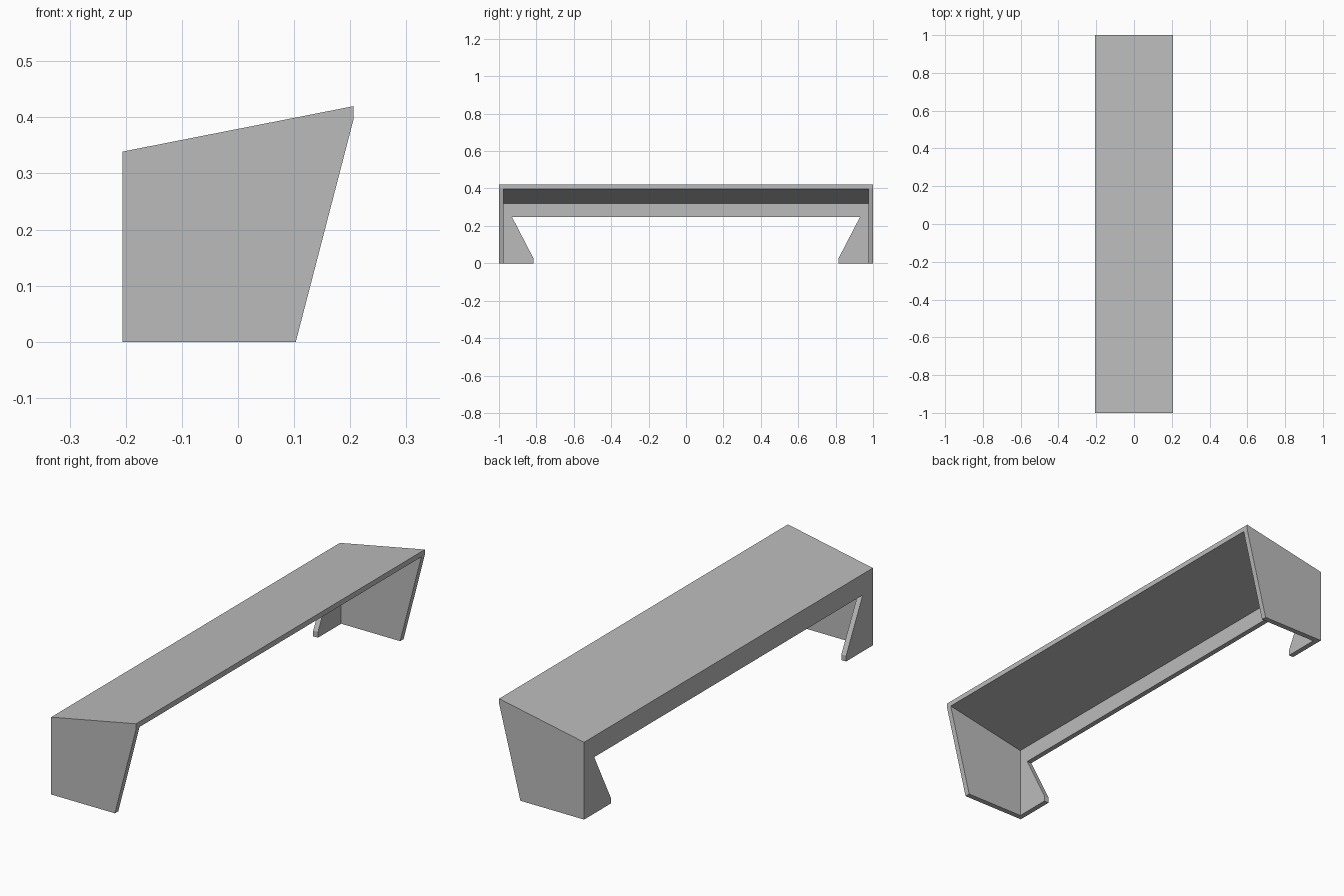
import bpy
import bmesh
from mathutils import Vector

cube = bpy.data.objects.get("Cube")
if cube:
    bpy.data.objects.remove(cube, do_unlink=True)

grey = bpy.data.materials.new("plain grey")
grey.use_nodes = True
colour = (0.5, 0.5, 0.5, 1)
grey.diffuse_color = colour
grey.node_tree.nodes["Principled BSDF"].inputs["Base Color"].default_value = colour


def prism(name, points, offset):
    """Extrude a closed outline of 3D points along offset."""
    bm = bmesh.new()
    face = bm.faces.new([bm.verts.new(p) for p in points])
    extruded = bmesh.ops.extrude_face_region(bm, geom=[face])["geom"]
    verts = [g for g in extruded if isinstance(g, bmesh.types.BMVert)]
    bmesh.ops.translate(bm, verts=verts, vec=Vector(offset))
    bmesh.ops.recalc_face_normals(bm, faces=bm.faces)
    mesh = bpy.data.meshes.new(name)
    bm.to_mesh(mesh)
    bm.free()
    mesh.materials.append(grey)
    obj = bpy.data.objects.new(name, mesh)
    bpy.context.collection.objects.link(obj)
    return obj


def side_prism(name, outline, half_width):
    points = [(x, -half_width, z) for x, z in outline]
    return prism(name, points, (0, 2 * half_width, 0))


# Outer body: sloping top, leaning open edge
back, edge, thick = -0.206, 0.206, 0.023
low, high = 0.339, 0.42
body = side_prism("bench_shell", [(back, 0), (0.103, 0), (edge, high - thick),
                                  (edge, high), (back, low)], 1)

# Hollow under the top, open at the bottom and along the leaning side
inner = back + thick
slope = (high - low) / (edge - back)
reach = 0.4


def underside(x):
    return low - thick + slope * (x - back)


cavity = side_prism("cavity_cutter", [(inner, -0.1), (reach, -0.1),
                                      (reach, underside(reach)),
                                      (inner, underside(inner))], 0.976)

# Opening in the back panel that leaves two tapered feet
half = [(0.815, -0.1), (0.815, 0.025), (0.93, 0.247)]
outline = half + [(-y, z) for y, z in reversed(half)]
opening = prism("opening_cutter", [(-0.3, y, z) for y, z in outline], (0.2, 0, 0))

# Cut the shell, then bake the result and drop the cutters
for cutter in (cavity, opening):
    cutter.hide_render = True
    cut = body.modifiers.new(cutter.name, "BOOLEAN")
    cut.operation = "DIFFERENCE"
    cut.solver = "EXACT"
    cut.object = cutter
depsgraph = bpy.context.evaluated_depsgraph_get()
baked = bpy.data.meshes.new_from_object(body.evaluated_get(depsgraph))
body.modifiers.clear()
body.data = baked
for cutter in (cavity, opening):
    bpy.data.objects.remove(cutter, do_unlink=True)
